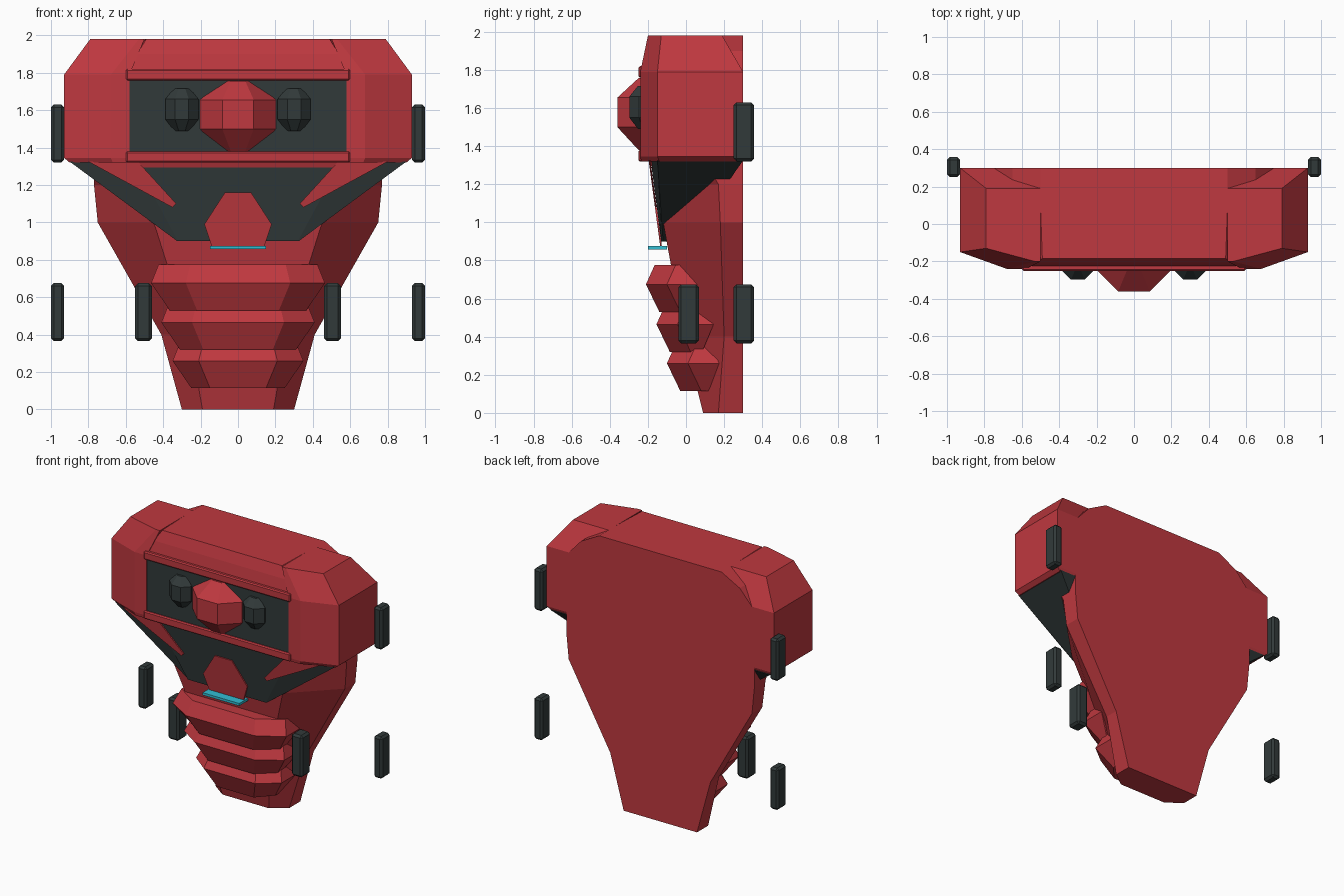
import bpy, bmesh, math

if "Cube" in bpy.data.objects:
    bpy.data.objects.remove(bpy.data.objects["Cube"], do_unlink=True)


def material(name, rgb):
    m = bpy.data.materials.new(name)
    m.use_nodes = True
    m.diffuse_color = (*rgb, 1)
    m.node_tree.nodes["Principled BSDF"].inputs["Base Color"].default_value = (*rgb, 1)
    return m


RED = material("red", (0.52, 0.04, 0.05))
DARK = material("dark grey", (0.031, 0.042, 0.042))
CYAN = material("cyan", (0.032, 0.51, 0.65))


def finish(name, bm, mat):
    bmesh.ops.recalc_face_normals(bm, faces=bm.faces[:])
    mesh = bpy.data.meshes.new(name)
    bm.to_mesh(mesh)
    bm.free()
    mesh.materials.append(mat)
    obj = bpy.data.objects.new(name, mesh)
    bpy.context.collection.objects.link(obj)
    return obj


def loft(name, rings, mat):
    """Skin a closed solid through rings of 3D points, capped at both ends."""
    bm = bmesh.new()
    loops = [[bm.verts.new(p) for p in ring] for ring in rings]
    n = len(loops[0])
    for low, high in zip(loops, loops[1:]):
        for i in range(n):
            j = (i + 1) % n
            bm.faces.new((low[i], low[j], high[j], high[i]))
    bm.faces.new(loops[0])
    bm.faces.new(loops[-1])
    return finish(name, bm, mat)


def both_sides(half, z):
    """Complete a half outline (x, y) at height z with its mirror image."""
    return [(x, y, z) for x, y in half] + [(-x, y, z) for x, y in reversed(half)]


def box(name, x, y, z, mat, bevel=0):
    bm = bmesh.new()
    bmesh.ops.create_cube(bm, size=1)
    for v in bm.verts:
        for i, (a, b) in enumerate((x, y, z)):
            v.co[i] = (a + b) / 2 + v.co[i] * (b - a)
    if bevel:
        bmesh.ops.bevel(bm, geom=bm.edges[:], offset=bevel, segments=1, affect='EDGES')
    return finish(name, bm, mat)


def gem(name, x, y, rings, mat):
    """Eight-sided faceted knob from (height, radius) pairs."""
    angles = [math.pi * (i + 0.5) / 4 for i in range(8)]
    return loft(name, [[(x + r * math.cos(a), y + r * math.sin(a), z) for a in angles]
                       for z, r in rings], mat)


def bib_front(z):
    return -0.13 - 0.055 * (z - 0.9) / 0.41


def plate(name, outline, lift, mat):
    """Thin plate lying on the sloping bib, from an (x, z) outline."""
    return loft(name, [[(x, bib_front(z) - d, z) for x, z in outline]
                       for d in (0, lift)], mat)


# Central body: height, front half width, front y, half width, side y
body = [(0, 0.19, 0.09, 0.30, 0.17), (0.4, 0.26, -0.01, 0.41, 0.20),
        (1.0, 0.45, -0.12, 0.75, 0.18), (1.2, 0.50, -0.15, 0.77, 0.17),
        (1.32, 0.58, -0.19, 0.77, 0.1), (1.79, 0.58, -0.23, 0.75, 0.1),
        (1.9, 0.54, -0.21, 0.65, 0.1), (1.98, 0.49, -0.185, 0.50, 0.1)]
loft("body", [both_sides([(f, yf), (w, ys), (w, 0.3)], z) for z, f, yf, w, ys in body], RED)

# Dark bib tapering down under the shoulders
loft("bib", [both_sides([(0.32, -0.13), (0.325, -0.12), (0.325, 0.0)], 0.9),
             both_sides([(0.55, -0.185), (0.90, -0.15), (0.90, 0.3)], 1.325)], DARK)
plate("nose_plate", [(-0.14, 0.87), (0.14, 0.87), (0.18, 0.99),
                     (0.07, 1.16), (-0.07, 1.16), (-0.18, 0.99)], 0.009, RED)
box("mouth_strip", (-0.15, 0.15), (-0.2, -0.1), (0.857, 0.875), CYAN)

# Face panel, its rims and the central knob
box("face_panel", (-0.59, 0.59), (-0.235, -0.15), (1.35, 1.79), DARK)
for label, z in (("lower", 1.32), ("upper", 1.76)):
    box(label + "_rim", (-0.6, 0.6), (-0.25, -0.15), (z, z + 0.06), RED, 0.008)
gem("central_knob", 0, -0.157, [(1.38, 0.1), (1.5, 0.22), (1.655, 0.22), (1.757, 0.1)], RED)

for side, s in (("left", 1), ("right", -1)):
    # Shoulder block: height, inner x, front x, outer x, front y, corner y, back y
    shoulder = [(1.32, 0.58, 0.67, 0.90, -0.235, -0.14, 0.29),
                (1.345, 0.58, 0.68, 0.93, -0.24, -0.15, 0.3),
                (1.79, 0.58, 0.68, 0.93, -0.24, -0.15, 0.3),
                (1.98, 0.50, 0.53, 0.79, -0.20, -0.13, 0.19)]
    loft(side + "_shoulder", [[(s * i, yf, z), (s * f, yf, z), (s * o, yc, z),
                               (s * o, yb, z), (s * i, yb, z)]
                              for z, i, f, o, yf, yc, yb in shoulder], RED)
    # Slanted red strip on the bib
    plate(side + "_strip", [(s * x, z) for x, z in
                            ((0.54, 1.33), (0.80, 1.325), (0.35, 1.08), (0.33, 1.1))],
          0.009, RED)
    gem(side + "_eye", s * 0.3, -0.21,
        [(1.49, 0.045), (1.55, 0.095), (1.66, 0.095), (1.717, 0.045)], DARK)
    # Separate bevelled pads around the body
    for label, x, y, z in (("upper_outer", 0.93, 0.25, 1.32),
                           ("lower_outer", 0.93, 0.25, 0.365),
                           ("lower_inner", 0.46, -0.04, 0.365)):
        width = 0.07 if x > 0.9 else 0.09
        box(f"{side}_{label}_pad", sorted((s * x, s * (x + width))),
            (y, y + 0.107), (z, z + 0.31), DARK, 0.015)

# Three belly bands, each narrower and further back than the one above
for label, z, w, y in (("upper", 0.53, 0.465, -0.21), ("middle", 0.32, 0.41, -0.155),
                       ("lower", 0.115, 0.35, -0.10)):
    rings = [(z, w - 0.1, y + 0.07, y + 0.24), (z + 0.145, w, y, y + 0.3),
             (z + 0.245, w - 0.04, y + 0.045, y + 0.22)]
    loft(label + "_belly_band",
         [both_sides([(hw * 0.6, yf), (hw, yf + 0.11), (hw, yb)], h)
          for h, hw, yf, yb in rings], RED)
